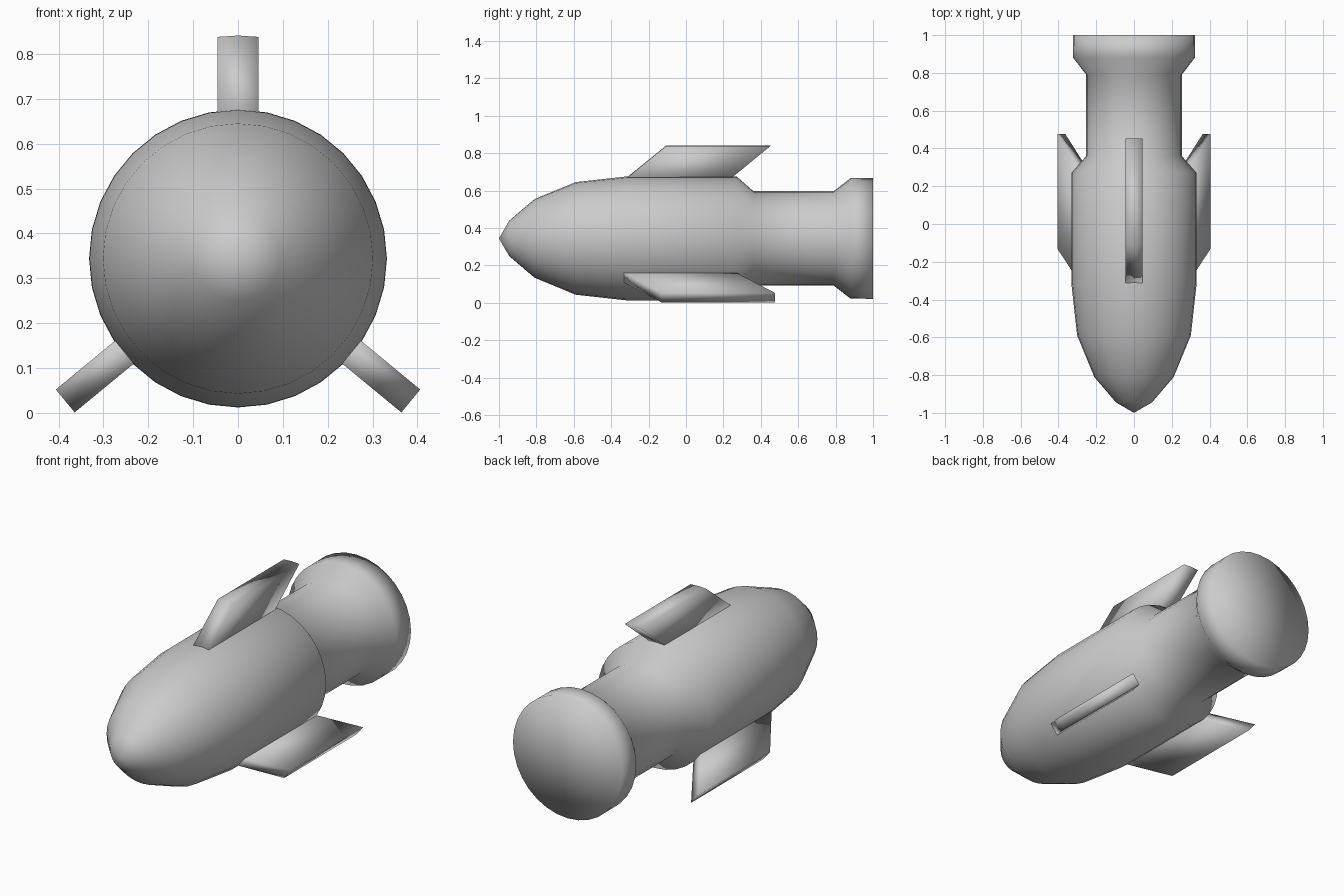
import bpy, bmesh, math
from mathutils import Vector

if "Cube" in bpy.data.objects:
    bpy.data.objects.remove(bpy.data.objects["Cube"])

CENTRE_Z = 0.344


def finish(name, bm):
    bmesh.ops.recalc_face_normals(bm, faces=bm.faces)
    for f in bm.faces:
        f.smooth = True
    mesh = bpy.data.meshes.new(name)
    bm.to_mesh(mesh)
    bm.free()
    ob = bpy.data.objects.new(name, mesh)
    bpy.context.collection.objects.link(ob)
    return ob


# Hull: a (y, radius) profile turned around the long axis in 32 steps
profile = [(-1, 0), (-0.945, 0.095), (-0.81, 0.21), (-0.59, 0.301),
           (-0.32, 0.331), (0.27, 0.332), (0.36, 0.253), (0.79, 0.253),
           (0.88, 0.322), (1, 0.323), (1, 0)]
bm = bmesh.new()
verts = [bm.verts.new((0, y, CENTRE_Z + r)) for y, r in profile]
edges = [bm.edges.new(pair) for pair in zip(verts, verts[1:])]
bmesh.ops.spin(bm, geom=verts + edges, cent=(0, 0, CENTRE_Z), axis=(0, 1, 0),
               angle=math.tau, steps=32)
bmesh.ops.remove_doubles(bm, verts=bm.verts, dist=0.0005)
finish("hull", bm)


# Swept-back fin: a leaning slab pointing out from the hull axis
def fin(name, angle, half_width, outline, crown=0.0):
    out = Vector((math.cos(angle), 0, math.sin(angle)))
    side = Vector((-out.z, 0, out.x))
    bm = bmesh.new()
    rows = []
    for s in (-1, 0, 1):
        lift = crown * (1 - abs(s))
        rows.append([bm.verts.new(Vector((0, y, CENTRE_Z)) + out * (r + lift)
                                  + side * half_width * s)
                     for y, r in outline])
    for a, b in zip(rows, rows[1:]):
        for i in range(4):
            j = (i + 1) % 4
            bm.faces.new((a[i], a[j], b[j], b[i]))
    bm.faces.new(rows[0])
    bm.faces.new(rows[-1])
    return finish(name, bm)


fin("top_fin", math.radians(90), 0.046,
    [(-0.345, 0.30), (-0.105, 0.494), (0.452, 0.494), (0.215, 0.30)], 0.003)
lower = fin("lower_fins", math.radians(-39.5), 0.033,
            [(-0.365, 0.30), (-0.13, 0.499), (0.477, 0.499), (0.235, 0.30)])
lower.modifiers.new("other_side", 'MIRROR').use_mirror_merge = False
